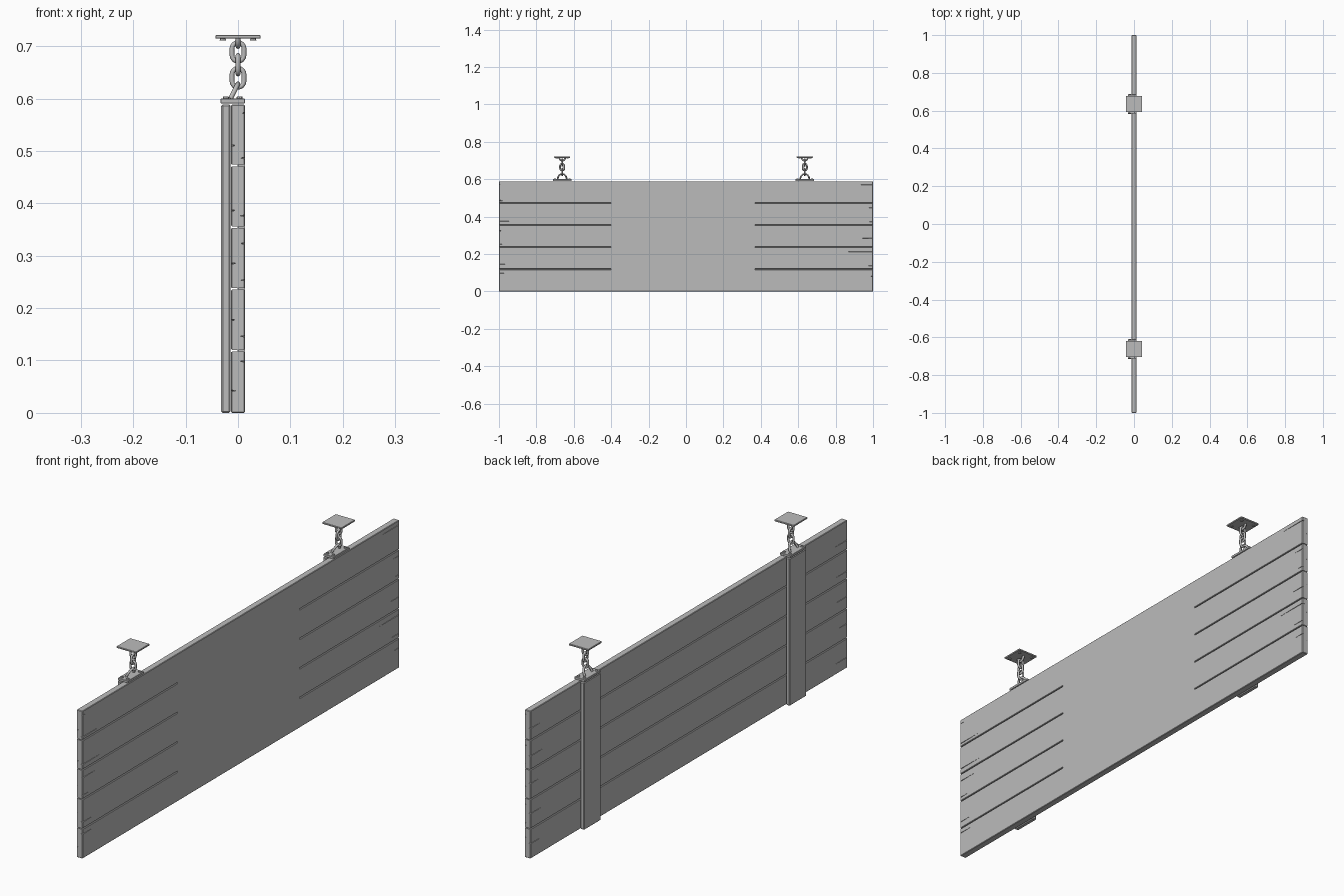
import bpy, bmesh, math
from mathutils import Matrix, Vector

cube = bpy.data.objects.get("Cube")
if cube:
    bpy.data.objects.remove(cube, do_unlink=True)

GREY = (0.5, 0.5, 0.5, 1)
mat = bpy.data.materials.new("plain grey")
mat.use_nodes = True
mat.diffuse_color = GREY
mat.node_tree.nodes["Principled BSDF"].inputs["Base Color"].default_value = GREY

HALF = 0.013           # half thickness of the board
HEIGHT = 0.589
SEAMS = [HEIGHT * i / 5 + 0.001 for i in range(1, 5)]


def add_object(name, bm):
    bmesh.ops.recalc_face_normals(bm, faces=bm.faces)
    mesh = bpy.data.meshes.new(name)
    bm.to_mesh(mesh)
    bm.free()
    mesh.materials.append(mat)
    obj = bpy.data.objects.new(name, mesh)
    bpy.context.collection.objects.link(obj)
    return obj


def box(name, lo, hi, bevel=0.0):
    lo, hi = Vector(lo), Vector(hi)
    bm = bmesh.new()
    size = Matrix.Diagonal((*(hi - lo), 1))
    bmesh.ops.create_cube(bm, size=1, matrix=Matrix.Translation((lo + hi) / 2) @ size)
    if bevel:
        bmesh.ops.bevel(bm, geom=bm.edges[:], offset=bevel, segments=1, affect='EDGES')
    return add_object(name, bm)


def prism(bm, profile, y0, y1, tip=1.0):
    """Extrude an x-z profile along y; tip shrinks the far end towards the first point."""
    base = Vector((profile[0][0], profile[0][1]))
    rings = []
    for y, s in ((y0, 1.0), (y1, tip)):
        pts = [base + (Vector(p) - base) * s for p in profile]
        rings.append([bm.verts.new((p.x, y, p.y)) for p in pts])
    a, b = rings
    bm.faces.new(a)
    bm.faces.new(b[::-1])
    n = len(profile)
    for i in range(n):
        bm.faces.new((a[i], b[i], b[(i + 1) % n], a[(i + 1) % n]))


def groove(bm, side, z, y0, y1):
    """Seam with chamfered mouth, cut nearly to the middle of the board."""
    half = [(0.004, 0.0042), (HALF - 0.002, 0.0015), (0.0005, 0.0015)]
    half = [(HALF + 0.002, 0.0045), (HALF, 0.003)] + half[1:]
    profile = [(side * x, z + w) for x, w in half]
    profile += [(side * x, z - w) for x, w in reversed(half)]
    prism(bm, profile, y0, y1)


def crack(bm, side, end, z, length):
    """Tapered split running in from the end of a plank."""
    x = side * (HALF + 0.002)
    profile = [(x, z), (x, z + 0.002), (x - side * 0.012, z + 0.0005), (x, z - 0.002)]
    prism(bm, profile, end * 1.01, end * (1 - length), 0.25)


# Plank board, with seams and end splits cut out
board = box("plank_board", (-HALF, -1, 0), (HALF, 1, HEIGHT), 0.002)
bm = bmesh.new()
for z in SEAMS:
    groove(bm, 1, z, -1.01, -0.4)
    groove(bm, 1, z, 0.37, 1.01)
    groove(bm, -1, z, -1.01, 1.01)
SPLITS = {
    (1, -1): [(0.572, .02), (0.486, .1), (0.376, .11), (0.323, .08), (0.253, .04), (0.146, .06), (0.098, .06)],
    (1, 1): [(0.571, .11), (0.448, .04), (0.373, .03), (0.284, .06), (0.212, .13), (0.138, .05), (0.08, .04)],
    (-1, -1): [(0.51, .08), (0.386, .07), (0.285, .08), (0.177, .06), (0.042, .08)],
    (-1, 1): [(0.52, .06), (0.41, .08), (0.3, .05), (0.18, .07), (0.06, .06)],
}
for (side, end), rows in SPLITS.items():
    for z, length in rows:
        crack(bm, side, end, z, length)
cutter = add_object("seam_cutter", bm)
cutter.hide_render = True
mod = board.modifiers.new("seams", 'BOOLEAN')
mod.operation = 'DIFFERENCE'
mod.solver = 'EXACT'
mod.use_self = True
mod.object = cutter
bpy.context.view_layer.objects.active = board
bpy.ops.object.modifier_apply(modifier=mod.name)
bpy.data.objects.remove(cutter, do_unlink=True)


def rod(name, points, closed, radius=0.0045, sides=8):
    """Round bar swept along a path."""
    pts = [Vector(p) for p in points]
    n = len(pts)
    normal = (pts[n // 3] - pts[0]).cross(pts[2 * n // 3] - pts[0]).normalized()
    bm = bmesh.new()
    rings = []
    for i, p in enumerate(pts):
        a = pts[i - 1] if closed or i else p
        b = pts[(i + 1) % n] if closed or i < n - 1 else p
        out = (b - a).normalized().cross(normal)
        angles = [math.tau * k / sides for k in range(sides)]
        rings.append([bm.verts.new(p + radius * (math.cos(t) * out + math.sin(t) * normal))
                      for t in angles])
    for i in range(n if closed else n - 1):
        a, b = rings[i], rings[(i + 1) % n]
        for k in range(sides):
            j = (k + 1) % sides
            bm.faces.new((a[k], a[j], b[j], b[k]))
    if not closed:
        bm.faces.new(rings[0])
        bm.faces.new(rings[-1])
    for f in bm.faces:
        f.smooth = len(f.verts) == 4
    return add_object(name, bm)


def link(name, y, z, along_x):
    """Stadium-shaped chain link."""
    r, straight, steps = 0.0115, 0.0065, 8
    path = []
    for sign in (1, -1):
        for i in range(steps + 1):
            t = math.pi * i / steps
            u, w = sign * r * math.cos(t), sign * (straight + r * math.sin(t))
            path.append((u, y, z + w) if along_x else (0, y + u, z + w))
    rod(name, path, True)


def bolt(name, x, y, z, depth=0.004):
    bm = bmesh.new()
    bmesh.ops.create_cone(bm, cap_ends=True, segments=8, radius1=0.006, radius2=0.005,
                          depth=depth, matrix=Matrix.Translation((x, y, z)))
    add_object(name, bm)


def arch(name, y, z_foot, z_top, x_foot, half_width):
    """Bent bar holding the chain, leaning from its feet to x = 0."""
    path = []
    for i in range(13):
        t = math.pi * i / 12
        s = math.sin(t)
        path.append((x_foot * (1 - s), y + half_width * math.cos(t), z_foot + (z_top - z_foot) * s))
    rod(name, path, False)


# Battens and chain hangers
for label, y in (("front", -0.662), ("back", 0.635)):
    box(label + "_batten", (-0.032, y - 0.053, 0), (-0.0145, y + 0.053, HEIGHT), 0.003)
    box(label + "_cap_plate", (-0.033, y - 0.05, HEIGHT + 0.0015), (HALF, y + 0.05, 0.6), 0.001)
    box(label + "_ceiling_plate", (-0.043, y - 0.043, 0.7145), (0.043, y + 0.043, 0.721), 0.001)
    for sy in (-1, 1):
        for sx in (-1, 1):
            bolt(label + "_cap_bolt", -0.01 + sx * 0.013, y + sy * 0.038, 0.602)
            bolt(label + "_ceiling_bolt", sx * 0.029, y + sy * 0.029, 0.713)
    arch(label + "_lower_hook", y, 0.6, 0.628, -0.014, 0.024)
    link(label + "_lower_link", y, 0.6395, True)
    link(label + "_middle_link", y, 0.6645, False)
    link(label + "_upper_link", y, 0.689, True)
    arch(label + "_upper_hook", y, 0.716, 0.699, 0, 0.016)
